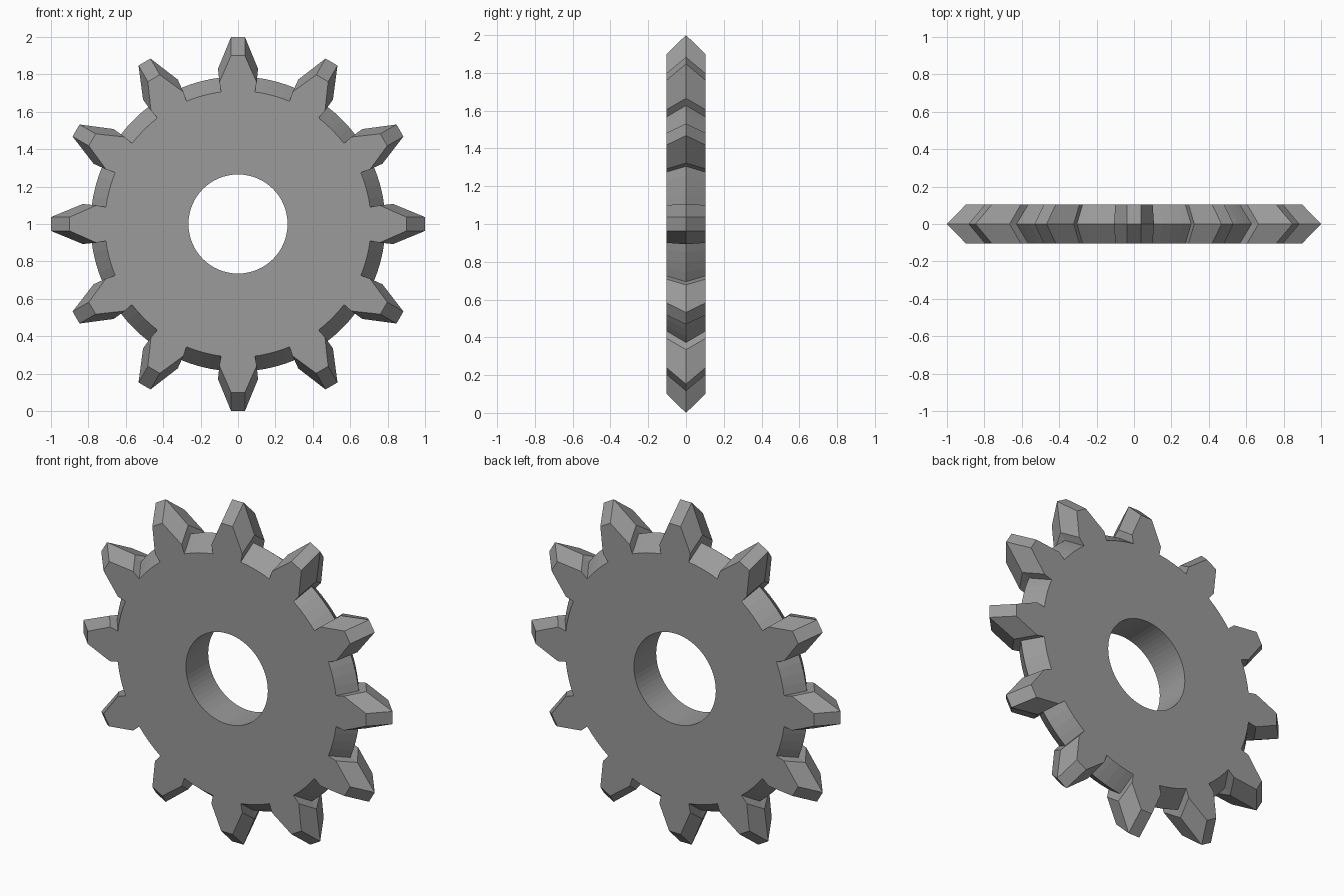
import bpy, bmesh
from math import sin, cos, pi, radians

if "Cube" in bpy.data.objects:
    bpy.data.objects.remove(bpy.data.objects["Cube"])

TEETH = 12
HALF = 0.103          # half thickness
HOLE_R, HOLE_N = 0.265, 64


def ring(bm, points, y):
    """Closed loop of vertices in the XZ plane at depth y, with its edges."""
    vs = [bm.verts.new((x, y, 1 + z)) for x, z in points]
    es = [bm.edges.new((a, b)) for a, b in zip(vs, vs[1:] + vs[:1])]
    return vs, es


def outline(tip, kink, base):
    """Gear outline; each argument is (radius, half width) of a tooth level."""
    half = [base, kink, tip]
    tooth = [(-w, r) for r, w in half] + [(w, r) for r, w in reversed(half)]
    # rounded valley up to the next tooth
    root = (base[0] ** 2 + base[1] ** 2) ** 0.5
    tooth += [(root * sin(radians(a)), root * cos(radians(a))) for a in (11, 15, 19)]
    pts = []
    for i in range(TEETH):
        c, s = cos(2 * pi * i / TEETH), sin(2 * pi * i / TEETH)
        pts += [(x * c + z * s, z * c - x * s) for x, z in tooth]
    return pts


def skin(bm, a, b):
    for i in range(len(a)):
        j = (i + 1) % len(a)
        bm.faces.new((a[i], a[j], b[j], b[i]))


bm = bmesh.new()
ridge = outline((1.0, 0.037), (0.83, 0.107), (0.782, 0.099))
face = outline((0.9, 0.037), (0.757, 0.100), (0.706, 0.090))
hole = [(HOLE_R * sin(2 * pi * i / HOLE_N), HOLE_R * cos(2 * pi * i / HOLE_N))
        for i in range(HOLE_N)]

# toothed rim: small front outline, large middle ridge, small back outline
front, front_e = ring(bm, face, -HALF)
mid, _ = ring(bm, ridge, 0)
back, back_e = ring(bm, face, HALF)
skin(bm, front, mid)
skin(bm, mid, back)

# centre hole wall
hole_f, hole_fe = ring(bm, hole, -HALF)
hole_b, hole_be = ring(bm, hole, HALF)
skin(bm, hole_f, hole_b)

# flat side faces
for edges, sign in ((front_e + hole_fe, -1), (back_e + hole_be, 1)):
    bmesh.ops.triangle_fill(bm, edges=edges, use_beauty=True, normal=(0, sign, 0))

bmesh.ops.recalc_face_normals(bm, faces=bm.faces)
mesh = bpy.data.meshes.new("gear_wheel")
bm.to_mesh(mesh)
bm.free()

# dark grey metal
metal = bpy.data.materials.new("dark_metal")
metal.diffuse_color = (0.325, 0.325, 0.325, 1)
metal.use_nodes = True
metal.node_tree.nodes["Principled BSDF"].inputs["Base Color"].default_value = metal.diffuse_color
mesh.materials.append(metal)
bpy.context.collection.objects.link(bpy.data.objects.new("gear_wheel", mesh))
